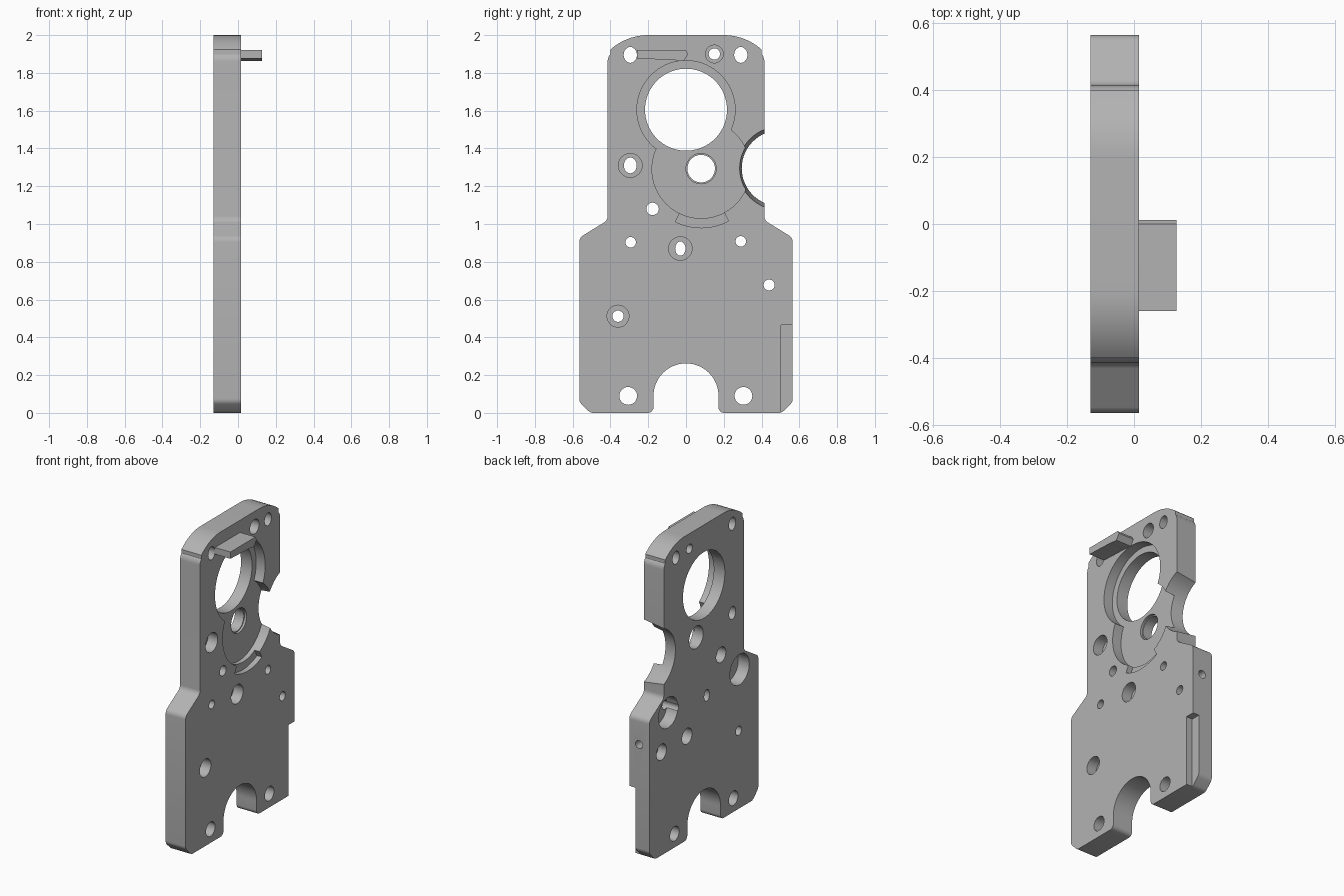
import bpy, bmesh
from math import sin, cos, pi, radians

cube = bpy.data.objects.get("Cube")
if cube:
    bpy.data.objects.remove(cube, do_unlink=True)

BACK, FACE = -0.13, 0.015
OUT = 0.1

grey = bpy.data.materials.new("plain grey")
grey.use_nodes = True
colour = (0.45, 0.45, 0.45, 1)
grey.diffuse_color = colour
grey.node_tree.nodes["Principled BSDF"].inputs["Base Color"].default_value = colour


def arc(cy, cz, r, a0, a1, n=12, rz=None):
    """Points on an arc in the y-z plane, angles in degrees."""
    steps = [radians(a0 + (a1 - a0) * i / n) for i in range(n + 1)]
    return [(cy + r * cos(a), cz + (rz or r) * sin(a)) for a in steps]


def loft(name, back, front, x0, x1):
    """Solid between two matching outlines at x0 and x1."""
    bm = bmesh.new()
    a = [bm.verts.new((x0, y, z)) for y, z in back]
    b = [bm.verts.new((x1, y, z)) for y, z in front]
    bm.faces.new(a)
    bm.faces.new(b[::-1])
    for i in range(len(a)):
        j = (i + 1) % len(a)
        bm.faces.new((a[i], b[i], b[j], a[j]))
    bmesh.ops.recalc_face_normals(bm, faces=bm.faces)
    mesh = bpy.data.meshes.new(name)
    bm.to_mesh(mesh)
    bm.free()
    ob = bpy.data.objects.new(name, mesh)
    bpy.context.collection.objects.link(ob)
    mesh.materials.append(grey)
    return ob


def prism(name, outline, x0, x1):
    return loft(name, outline, outline, x0, x1)


def disc(y, z, r, x0, x1, rz=None, n=40):
    return prism("round_cutter", arc(y, z, r, 0, 360, n, rz)[:-1], x0, x1)


def cut(cutter):
    """Subtract a cutter from the plate, then discard it."""
    cutter.hide_render = True
    mod = plate.modifiers.new("cut", "BOOLEAN")
    mod.operation, mod.solver, mod.object = "DIFFERENCE", "EXACT", cutter
    bpy.context.view_layer.objects.active = plate
    bpy.ops.object.modifier_apply(modifier=mod.name)
    bpy.data.objects.remove(cutter, do_unlink=True)


# Plate outline: one half from the arch to the top, then mirrored
half = arc(0, 0.09, 0.172, 90, 0, 20)
half += arc(0.202, 0.03, 0.03, 180, 270, 6)
half += arc(0.49, 0.04, 0.04, 270, 315, 4)
half += arc(0.525, 0.075, 0.04, 315, 360, 4)
half += arc(0.525, 0.905, 0.04, 0, 54, 5)
half += arc(0.455, 1.042, 0.04, 234, 180, 5)
half += arc(0.355, 1.86, 0.06, 0, 40, 5)
half += arc(0.2, 1.7, 0.3, 48, 90, 10)
outline = half + [(-y, z) for y, z in half[:0:-1]]
plate = prism("plate", outline, BACK, FACE)

# Stepped recess around the main bore and the lower shaft hole
FLOOR = FACE - 0.065
cut(disc(0, 1.605, 0.26, FLOOR, OUT, n=72))
cut(disc(0.08, 1.29, 0.26, FLOOR, OUT, n=72))
ledge = arc(0.08, 1.29, 0.31, 244, 298, 16) + arc(0.08, 1.29, 0.23, 298, 244, 16)
cut(prism("ledge_cutter", ledge, FACE - 0.035, OUT))
cut(disc(0, 1.605, 0.217, -0.3, OUT, n=72))
cut(disc(0.08, 1.293, 0.073, -0.3, OUT))
cut(disc(0.08, 1.293, 0.08, FLOOR - 0.015, OUT))

# Tapered round cutout in the rear edge
cut(loft("edge_cutter", arc(0.495, 1.295, 0.193, 0, 360, 64)[:-1],
         arc(0.495, 1.295, 0.227, 0, 360, 64)[:-1], BACK - 0.05, FACE + 0.05))

# Through holes: y, z, radius, half height
for y, z, r, rz in [(-0.295, 1.895, 0.035, 0.042), (0.29, 1.895, 0.035, 0.042),
                    (-0.295, 1.31, 0.034, 0.042), (0.15, 1.9, 0.03, 0.03),
                    (-0.03, 0.87, 0.027, 0.038), (-0.36, 0.512, 0.03, 0.03),
                    (-0.177, 1.08, 0.033, 0.033), (-0.293, 0.903, 0.028, 0.028),
                    (0.29, 0.908, 0.028, 0.028), (0.44, 0.677, 0.029, 0.029),
                    (-0.306, 0.09, 0.047, 0.047), (0.304, 0.09, 0.047, 0.047)]:
    cut(disc(y, z, r, -0.3, OUT, rz, 28))

# Counterbores in the face
for y, z, r in [(-0.295, 1.31, 0.063), (0.15, 1.9, 0.047),
                (-0.03, 0.87, 0.062), (-0.36, 0.512, 0.058)]:
    cut(disc(y, z, r, FACE - 0.07, OUT))

# Pockets in the back
for y, z, r, depth in [(-0.37, 0.91, 0.1, 0.08), (0.37, 0.91, 0.1, 0.08),
                       (0.175, 0.68, 0.052, 0.08), (0.44, 0.677, 0.052, 0.06),
                       (-0.177, 1.08, 0.05, 0.06)]:
    cut(disc(y, z, r, -0.3, BACK + depth))

# Relief step on the lower rear edge
cut(prism("step_cutter", [(0.503, -0.1), (0.7, -0.1), (0.7, 0.465), (0.503, 0.465)],
          FACE - 0.045, OUT))

# Small blind hole in the rear edge
side = disc(0, 0, 0.026, 0, 0.2, n=24)
side.rotation_euler.z = pi / 2
side.location = (-0.055, 0.49, 0.755)
bpy.context.view_layer.update()
cut(side)

# Tab standing out of the face near the top
tab = prism("tab", [(-0.26, 1.92), (0, 1.92), (0.012, 1.9), (-0.012, 1.863),
                    (-0.035, 1.863), (-0.06, 1.868), (-0.26, 1.876)], FACE - 0.01, 0.127)

# Smooth round walls, crisp edges
bpy.ops.object.select_all(action="DESELECT")
for ob in (plate, tab):
    ob.select_set(True)
bpy.context.view_layer.objects.active = plate
bpy.ops.object.shade_smooth_by_angle(angle=radians(25))
